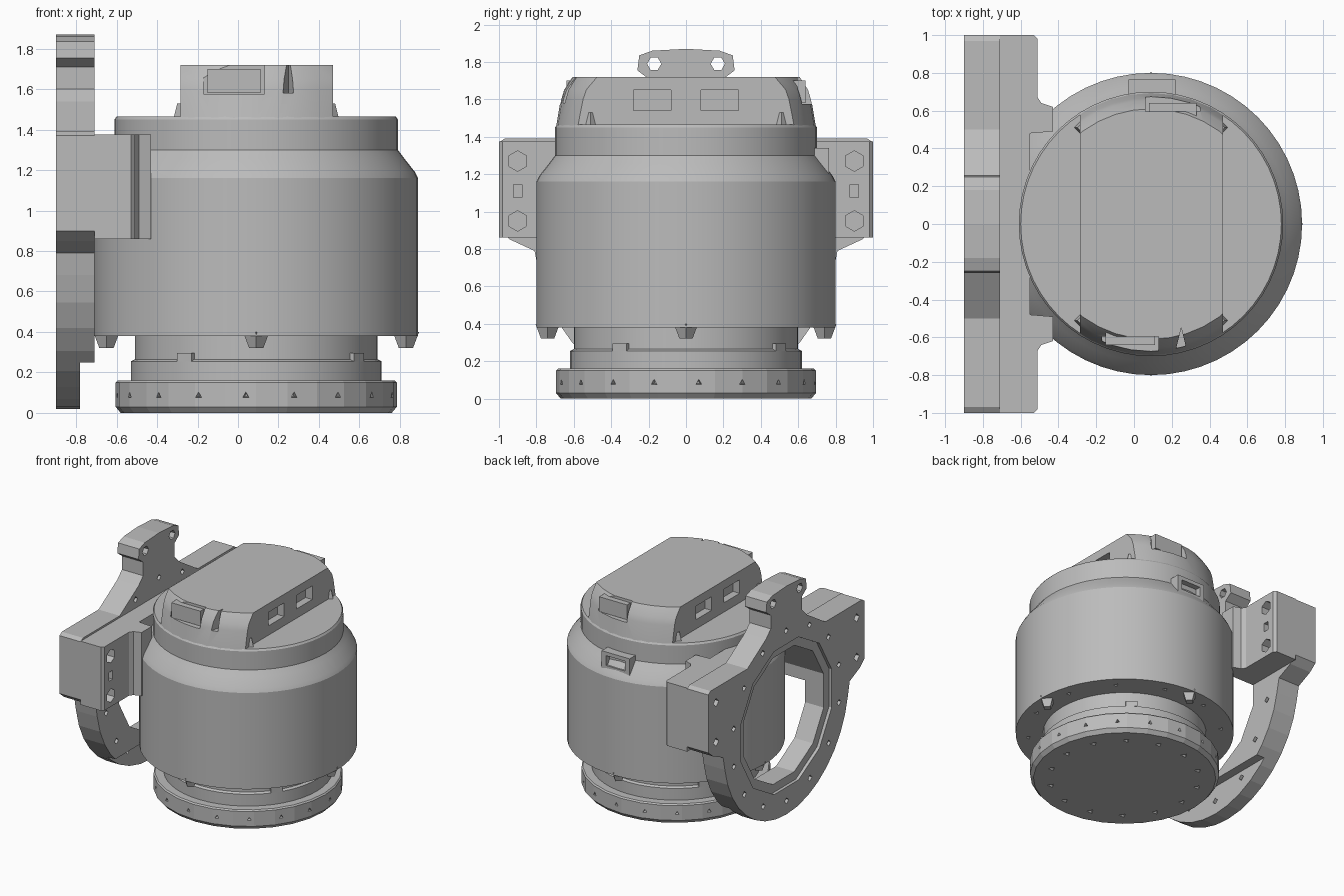
import bpy, bmesh, math
from mathutils import Matrix, Vector

cube = bpy.data.objects.get("Cube")
if cube:
    bpy.data.objects.remove(cube)

grey = bpy.data.materials.new("machined_grey")
grey.use_nodes = True
grey.diffuse_color = (0.5, 0.5, 0.5, 1)
grey.node_tree.nodes["Principled BSDF"].inputs["Base Color"].default_value = (0.5, 0.5, 0.5, 1)

AXIS = 0.09            # x of the housing's vertical axis
RING_Z = 0.82          # height of the mounting ring's centre


def finish(name, bm, smooth=None):
    bmesh.ops.recalc_face_normals(bm, faces=bm.faces)
    me = bpy.data.meshes.new(name)
    bm.to_mesh(me)
    bm.free()
    me.materials.append(grey)
    ob = bpy.data.objects.new(name, me)
    bpy.context.collection.objects.link(ob)
    if smooth:
        activate(ob)
        bpy.ops.object.shade_smooth_by_angle(angle=math.radians(smooth))
    return ob


def activate(ob):
    bpy.ops.object.select_all(action='DESELECT')
    ob.select_set(True)
    bpy.context.view_layer.objects.active = ob


def lathe(profile, sides):
    """Closed solid turned about the housing axis."""
    bm = bmesh.new()
    rings = []
    for r, z in profile:
        rings.append([bm.verts.new((AXIS + r * math.cos(a), r * math.sin(a), z))
                      for a in (math.tau * i / sides for i in range(sides))])
    for low, high in zip(rings, rings[1:]):
        for i in range(sides):
            j = (i + 1) % sides
            bm.faces.new((low[i], low[j], high[j], high[i]))
    bm.faces.new(rings[0])
    bm.faces.new(rings[-1])
    return bm


def prism(bm, outline, axis, lo, hi):
    """Extrude a 2D outline along x or z."""
    def place(p, h):
        return (h, p[0], p[1]) if axis == 'x' else (p[0], p[1], h)
    a = [bm.verts.new(place(p, lo)) for p in outline]
    b = [bm.verts.new(place(p, hi)) for p in outline]
    bm.faces.new(a)
    bm.faces.new(b)
    for i in range(len(a)):
        j = (i + 1) % len(a)
        bm.faces.new((a[i], a[j], b[j], b[i]))


def box(bm, x, y, z):
    prism(bm, [(x[0], y[0]), (x[1], y[0]), (x[1], y[1]), (x[0], y[1])], 'z', *z)


def polygon(cy, cz, r, n, turn=0.0):
    return [(cy + r * math.cos(turn + math.tau * i / n),
             cz + r * math.sin(turn + math.tau * i / n)) for i in range(n)]


def spike(bm, pos, direction, r, depth):
    """Small three-sided drill point centred on a surface."""
    turn = Vector(direction).to_track_quat('Z', 'Y').to_matrix().to_4x4()
    bmesh.ops.create_cone(bm, cap_ends=True, segments=3, radius1=r * 0.4, radius2=r,
                          depth=depth, matrix=Matrix.Translation(pos) @ turn)


def around(r, n, start=0.0):
    for i in range(n):
        a = start + math.tau * i / n
        yield AXIS + r * math.cos(a), r * math.sin(a), a


def combine(target, tool_bm, operation='DIFFERENCE'):
    tool = finish("helper", tool_bm)
    tool.hide_render = True
    mod = target.modifiers.new("combine", 'BOOLEAN')
    mod.operation, mod.object, mod.solver = operation, tool, 'EXACT'
    activate(target)
    bpy.ops.object.modifier_apply(modifier=mod.name)
    bpy.data.objects.remove(tool)


# Main drum with sloped shoulder and screw holes underneath
drum = finish("housing_drum", lathe([(0.8, 0.38), (0.8, 1.16), (0.785, 1.19), (0.73, 1.26),
                                     (0.7, 1.3), (0.7, 1.45), (0.69, 1.465)], 56), 25)
cut = bmesh.new()
for x, y, a in around(0.71, 12, 0.26):
    spike(cut, (x, y, 0.38), (0, 0, -1), 0.03, 0.08)
combine(drum, cut)

# Base flange and neck
neck = finish("neck", lathe([(0.62, 0.14), (0.62, 0.255), (0.6, 0.265), (0.6, 0.4)], 48), 25)
flange = finish("base_flange", lathe([(0.67, 0), (0.695, 0.03), (0.695, 0.15), (0.685, 0.16)], 28))
cut = bmesh.new()
for x, y, a in around(0.69, 18, 0.1):
    spike(cut, (x, y, 0.085), (math.cos(a), math.sin(a), 0), 0.025, 0.06)
for x, y, a in around(0.55, 14):
    spike(cut, (x, y, 0), (0, 0, -1), 0.04, 0.06)
combine(flange, cut)

# Wedge feet below the drum and small catches on the neck
bm = bmesh.new()
for x, y, a in around(0.74, 4):
    bmesh.ops.create_cone(bm, cap_ends=True, segments=4, radius1=0.035, radius2=0.065, depth=0.08,
                          matrix=Matrix.Translation((x, y, 0.36)) @ Matrix.Rotation(a, 4, 'Z'))
finish("wedge_feet", bm)
bm = bmesh.new()
for x, y, a in around(0.6, 4, math.radians(55)):
    bmesh.ops.create_cube(bm, size=1, matrix=Matrix.Translation((x, y, 0.275))
                          @ Matrix.Rotation(a, 4, 'Z') @ Matrix.Diagonal((0.04, 0.09, 0.04, 1)))
finish("neck_catches", bm)

# Top cap: tapered round block with two flat sides
bm = lathe([(0.695, 1.45), (0.67, 1.6), (0.655, 1.65), (0.61, 1.72)], 40)
for x, side in ((-0.285, -1), (0.47, 1)):
    bmesh.ops.bisect_plane(bm, geom=bm.verts[:] + bm.edges[:] + bm.faces[:],
                           plane_co=(x, 0, 0), plane_no=(side, 0, 0), clear_outer=True)
    bmesh.ops.holes_fill(bm, edges=[e for e in bm.edges if e.is_boundary], sides=0)
cap = finish("top_cap", bm, 20)
cut = bmesh.new()
for s in (-1, 1):                                   # side windows with narrow see-through slots
    y = sorted((s * 0.08, s * 0.28))
    slot = sorted((s * 0.22, s * 0.279))
    box(cut, (0.41, 0.6), y, (1.54, 1.65))
    box(cut, (-0.4, -0.225), y, (1.54, 1.65))
    box(cut, (-0.3, 0.5), slot, (1.55, 1.64))
combine(cap, cut)
cut = bmesh.new()                                   # end pockets and notch
box(cut, (-0.17, 0.13), (-0.8, -0.595), (1.575, 1.8))
box(cut, (0.06, 0.35), (0.595, 0.8), (1.575, 1.8))
prism(cut, [(0.2, -0.75), (0.25, -0.55), (0.3, -0.75)], 'z', 1.58, 1.8)
combine(cap, cut)
bm = bmesh.new()
box(bm, (-0.15, 0.11), (-0.64, -0.56), (1.58, 1.70))
box(bm, (0.08, 0.33), (0.56, 0.64), (1.58, 1.70))
finish("pocket_inserts", bm)

# Corner lugs beside the cap
bm = bmesh.new()
for x in (-0.27, 0.45):
    for y in (-0.51, 0.51):
        bmesh.ops.create_cone(bm, cap_ends=True, segments=4, radius1=0.055, radius2=0.03,
                              depth=0.1, matrix=Matrix.Translation((x, y, 1.48)))
finish("corner_lugs", bm)

# Rear connector box on the shoulder
bm = bmesh.new()
box(bm, (-0.03, 0.22), (0.6, 0.765), (1.2, 1.34))
connector = finish("rear_connector", bm)
cut = bmesh.new()
box(cut, (0.01, 0.18), (0.72, 0.8), (1.23, 1.31))
combine(connector, cut)

# Mounting plate: ring with ears and an upper tab
half = [(0.0, 1.87), (0.18, 1.86), (0.25, 1.835), (0.26, 1.755), (0.2, 1.71), (0.2, 1.6), (0.26, 1.54),
        (0.5, 1.39), (0.97, 1.39), (1.0, 1.37), (1.0, 0.9), (0.94, 0.85), (0.81, 0.79)]
half += [(0.8 * math.cos(a), RING_Z - 0.8 * math.sin(a))
         for a in (math.radians(d) for d in range(10, 91, 10))]
outline = half + [(-y, z) for y, z in reversed(half[1:-1])]
bm = bmesh.new()
prism(bm, outline, 'x', -0.9, -0.71)
plate = finish("mounting_ring", bm)
cut = bmesh.new()
prism(cut, polygon(0, RING_Z, 0.53, 12, 0.26), 'x', -1, -0.6)
box(cut, (-0.78, -0.6), (-0.85, 0.85), (-0.1, 0.25))
combine(plate, cut)
cut = bmesh.new()
prism(cut, polygon(0, RING_Z, 0.6, 12, 0.26), 'x', -1, -0.875)
combine(plate, cut)
cut = bmesh.new()
for y, z in polygon(0, RING_Z, 0.69, 14, 0.22):
    prism(cut, polygon(y, z, 0.025, 4), 'x', -1, -0.6)
for s in (-1, 1):
    prism(cut, polygon(s * 0.17, 1.79, 0.038, 6), 'x', -1, -0.6)
    for z in (0.95, 1.27):
        prism(cut, polygon(s * 0.9, z, 0.035, 4), 'x', -1, -0.86)
combine(plate, cut)

# Bracket arms with gussets into the drum
half = [(-0.71, 1.0), (-0.53, 1.0), (-0.51, 0.98), (-0.51, 0.67), (-0.49, 0.64),
        (-0.43, 0.62), (-0.43, 0.49), (-0.55, 0.48)]
bm = bmesh.new()
prism(bm, half + [(x, -y) for x, y in reversed(half)], 'z', 0.86, 1.375)
arms = finish("bracket_arms", bm)
cut = bmesh.new()
prism(cut, polygon(0, RING_Z, 0.53, 12, 0.26), 'x', -0.8, -0.4)
for s in (-1, 1):
    for z in (0.95, 1.27):
        prism(cut, polygon(s * 0.9, z, 0.055, 6, math.pi / 6), 'x', -0.6, -0.4)
    y = s * 0.9
    box(cut, (-0.6, -0.4), (y - 0.022, y + 0.022), (1.075, 1.145))
combine(arms, cut)
